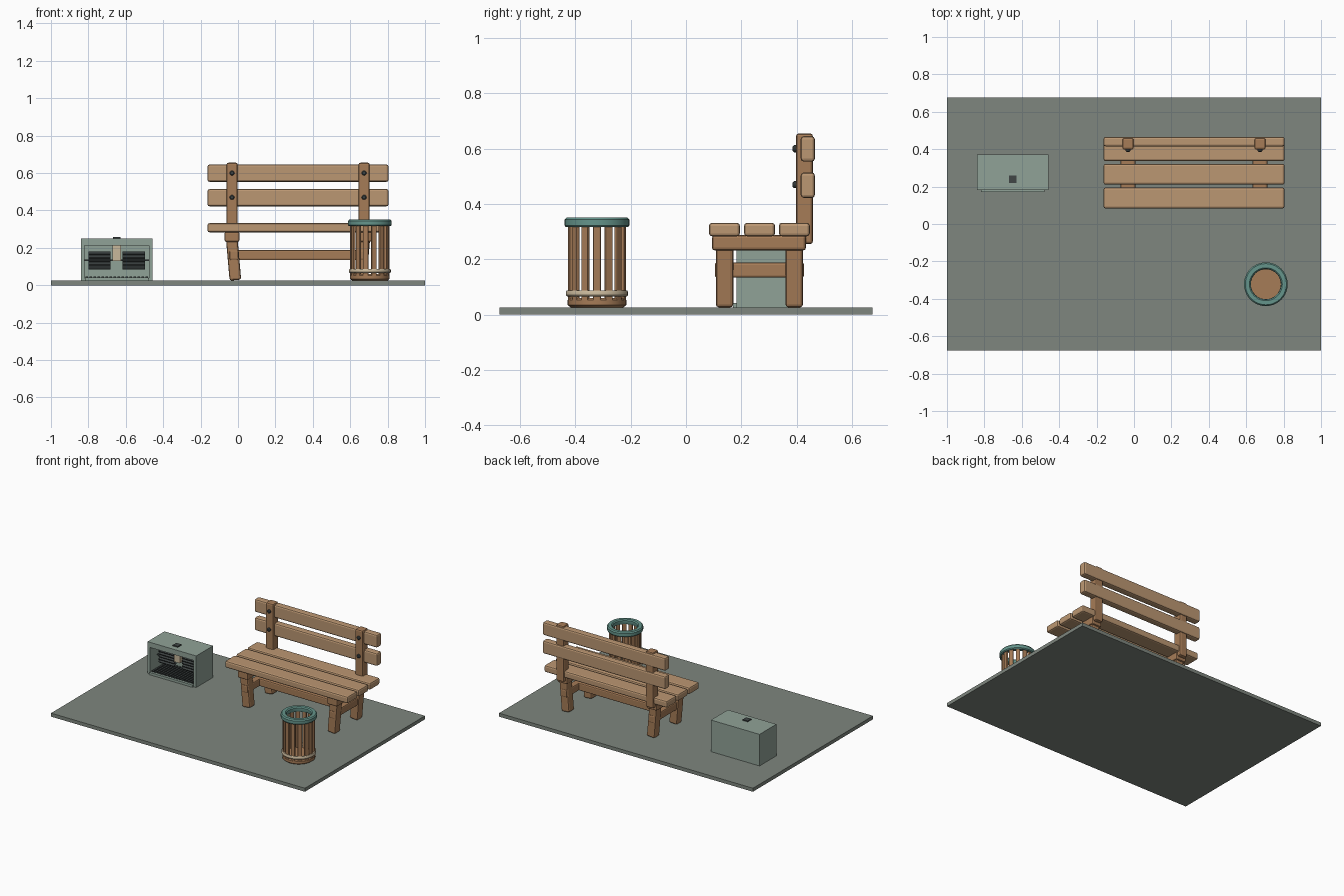
import bpy, math
from math import pi, sin, cos, radians

if "Cube" in bpy.data.objects:
    bpy.data.objects.remove(bpy.data.objects["Cube"])


def mat(name, c):
    m = bpy.data.materials.new(name)
    m.diffuse_color = (*c, 1)
    m.use_nodes = True
    m.node_tree.nodes["Principled BSDF"].inputs["Base Color"].default_value = m.diffuse_color
    return m


SLAT = mat("light_wood", (0.50, 0.31, 0.17))
FRAME = mat("frame_wood", (0.38, 0.20, 0.095))
PAVE = mat("paving", (0.21, 0.24, 0.21))
GREY = mat("grey_green_metal", (0.28, 0.36, 0.31))
TEAL = mat("teal_metal", (0.13, 0.30, 0.26))
PALE = mat("pale_band", (0.58, 0.48, 0.33))
DARK = mat("dark_metal", (0.05, 0.06, 0.06))


def finish(name, verts, faces, m, bevel=0, loc=(0, 0, 0), rot=(0, 0, 0), smooth=False):
    me = bpy.data.meshes.new(name)
    me.from_pydata(verts, [], faces)
    me.materials.append(m)
    ob = bpy.data.objects.new(name, me)
    bpy.context.collection.objects.link(ob)
    ob.location, ob.rotation_euler = loc, rot
    if bevel:
        b = ob.modifiers.new("bevel", 'BEVEL')
        b.width, b.segments = bevel, 2
    if smooth:
        bpy.ops.object.select_all(action='DESELECT')
        ob.select_set(True)
        bpy.context.view_layer.objects.active = ob
        bpy.ops.object.shade_smooth_by_angle(angle=radians(35))
    return ob


def box(name, x, y, z, m, bevel=0, rot=(0, 0, 0)):
    """Box from (min, max) ranges, rotated about its own centre."""
    c = [(a[0] + a[1]) / 2 for a in (x, y, z)]
    h = [(a[1] - a[0]) / 2 for a in (x, y, z)]
    v = [(i * h[0], j * h[1], k * h[2]) for i in (-1, 1) for j in (-1, 1) for k in (-1, 1)]
    f = [(0, 1, 3, 2), (4, 6, 7, 5), (0, 4, 5, 1), (2, 3, 7, 6), (0, 2, 6, 4), (1, 5, 7, 3)]
    return finish(name, v, f, m, bevel, c, rot)


def lathe(name, prof, loc, m, n=40, closed=True, rot=(0, 0, 0)):
    """Spin an (r, z) profile; closed = ring section, open = solid with end caps."""
    k = len(prof)
    v = [(r * cos(2 * pi * i / n), r * sin(2 * pi * i / n), z) for i in range(n) for r, z in prof]
    f = []
    for i in range(n):
        a, b = i * k, (i + 1) % n * k
        for j in range(k if closed else k - 1):
            q = (j + 1) % k
            f.append((a + j, b + j, b + q, a + q))
    if not closed:
        f.append(tuple(i * k for i in reversed(range(n))))
        f.append(tuple(i * k + k - 1 for i in range(n)))
    return finish(name, v, f, m, 0, loc, rot, True)


# Paving slab
box("paving_slab", (-1, 1), (-0.675, 0.675), (0, 0.025), PAVE)

# Bench slats
CX, HALF = 0.321, 0.484
span = (CX - HALF, CX + HALF)
for i, y in enumerate((0.083, 0.21, 0.336)):
    box(f"seat_slat_{i+1}", span, (y, y + 0.112), (0.283, 0.332), SLAT, 0.011)
for i, z in enumerate((0.422, 0.553)):
    box(f"back_slat_{i+1}", span, (0.415, 0.466), (z, z + 0.092), SLAT, 0.011)

# Bench frame, mirrored about the bench centre
for s, side in ((-1, "left"), (1, "right")):
    px = CX + s * 0.353
    box(f"back_post_{side}", (px - 0.03, px + 0.03), (0.398, 0.459), (0.255, 0.655), FRAME, 0.01)
    box(f"seat_bearer_{side}", (px - 0.04, px + 0.04), (0.094, 0.434), (0.232, 0.287), FRAME, 0.01)
    lx = CX + s * 0.346
    for y, end in ((0.108, "front"), (0.36, "rear")):
        box(f"{end}_leg_{side}", (lx - 0.031, lx + 0.031), (y, y + 0.063), (0.027, 0.28),
            FRAME, 0.011, (0, s * radians(5), 0))
    tx = CX + s * 0.343
    box(f"side_stretcher_{side}", (tx - 0.024, tx + 0.024), (0.104, 0.427), (0.134, 0.188), FRAME, 0.008)
    for z in (0.47, 0.6):
        lathe(f"bolt_{side}", [(0.013, 0), (0.013, 0.008), (0.008, 0.013)],
              (px, 0.399, z), DARK, 12, False, (pi / 2, 0, 0))
box("long_stretcher", (CX - 0.34, CX + 0.34), (0.24, 0.29), (0.134, 0.188), FRAME, 0.008)

# Litter bin
BX, BY = 0.705, -0.322
lathe("bin_base", [(0.095, 0.026), (0.106, 0.034), (0.106, 0.052), (0.1, 0.06)],
      (BX, BY, 0), FRAME, closed=False)
N = 14
for i in range(N):
    a = 2 * pi * i / N
    o = box(f"bin_stave_{i+1}", (-0.008, 0.008), (-0.014, 0.014), (0.045, 0.325), FRAME, 0.004, (0, 0, a))
    o.location.x, o.location.y = BX + 0.097 * cos(a), BY + 0.097 * sin(a)
lathe("bin_band", [(0.1, 0.066), (0.109, 0.066), (0.112, 0.07), (0.112, 0.082), (0.109, 0.087), (0.1, 0.087)],
      (BX, BY, 0), PALE)
lathe("bin_rim", [(0.083, 0.318), (0.112, 0.316), (0.117, 0.322), (0.117, 0.343), (0.11, 0.351),
                  (0.088, 0.351), (0.081, 0.344), (0.08, 0.324)], (BX, BY, 0), TEAL)

# Open-fronted metal cabinet
x0, x1, y0, y1 = -0.84, -0.457, 0.182, 0.372
KX = (x0 + x1) / 2
box("cabinet_top", (x0, x1), (y0, y1), (0.213, 0.25), GREY)
box("cabinet_back", (x0, x1), (y1 - 0.02, y1), (0.025, 0.213), GREY)
box("cabinet_floor", (x0, x1), (y0, y1 - 0.02), (0.025, 0.038), GREY)
for s, side in ((-1, "left"), (1, "right")):
    e = KX + s * 0.1815
    box(f"cabinet_side_{side}", (e - 0.01, e + 0.01), (y0, y1 - 0.02), (0.038, 0.213), GREY)
    # louvre banks
    c = KX + s * 0.092
    for i in range(5):
        z = 0.095 + i * 0.019
        box(f"louvre_{side}_{i+1}", (c - 0.06, c + 0.06), (0.25, 0.28), (z - 0.004, z + 0.004),
            DARK, 0, (radians(25), 0, 0))
box("cabinet_lip", (KX - 0.17, KX + 0.17), (0.17, y0 + 0.005), (0.025, 0.042), GREY)
box("louvre_rod", (KX - 0.172, KX + 0.172), (0.262, 0.27), (0.129, 0.137), DARK)
box("centre_bracket", (KX - 0.022, KX + 0.022), (0.24, 0.29), (0.13, 0.213), PALE)
box("top_knob", (KX - 0.02, KX + 0.02), (0.22, 0.26), (0.248, 0.257), DARK)

# Floor grate
for i in range(16):
    x = KX - 0.16 + i * 0.32 / 15
    box(f"grate_bar_{i+1}", (x - 0.006, x + 0.006), (y0 + 0.008, y1 - 0.022), (0.037, 0.046), DARK)
